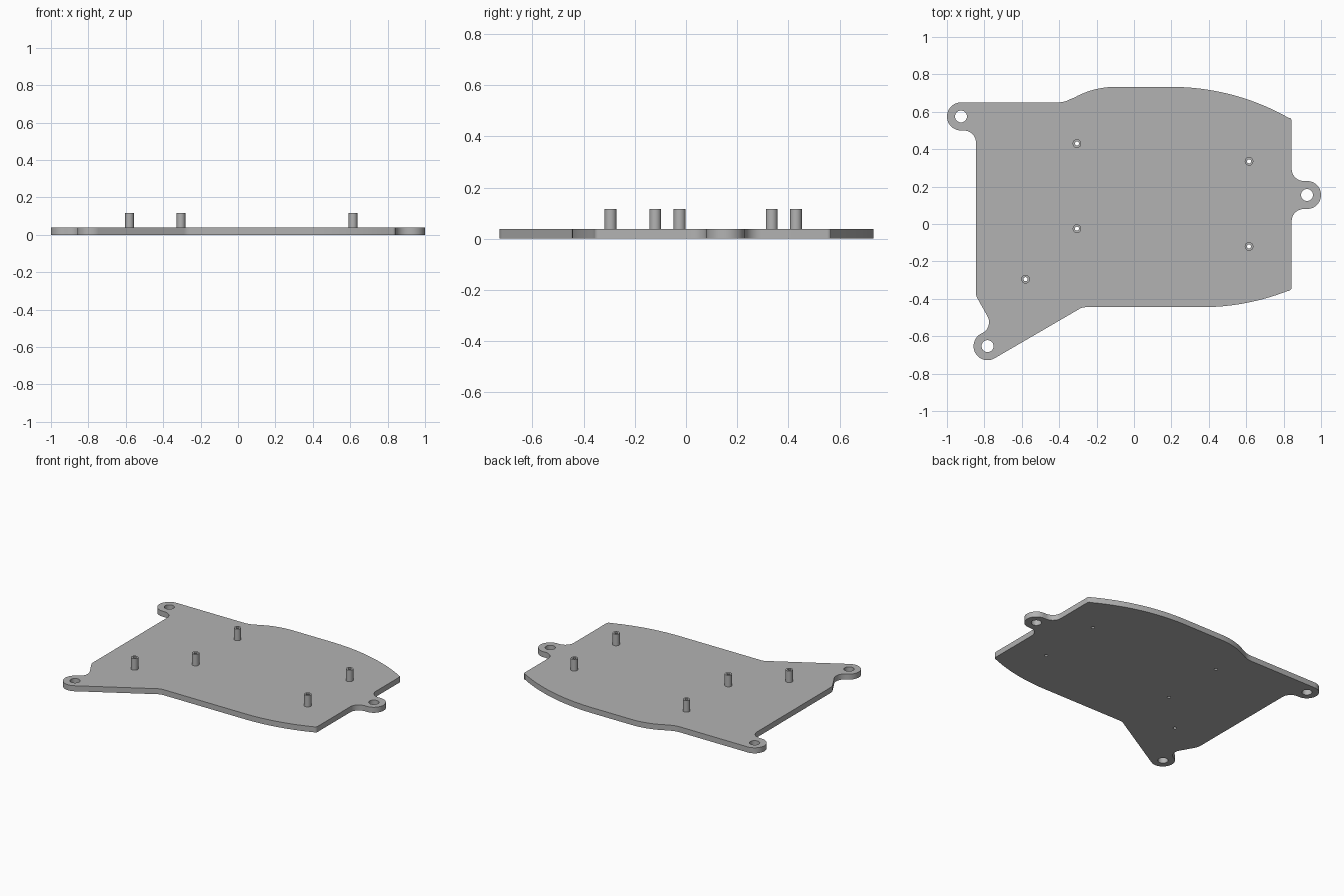
import bpy
from math import radians, cos, sin

cube = bpy.data.objects.get("Cube")
if cube:
    bpy.data.objects.remove(cube)

THICK, POST_TOP = 0.038, 0.117
EAR_R, FILLET_R, BORE_R = 0.075, 0.065, 0.032
POST_R, PIN_R = 0.023, 0.011

grey = bpy.data.materials.new("plain grey")
grey.use_nodes = True
grey.diffuse_color = (0.45, 0.45, 0.45, 1)
grey.node_tree.nodes["Principled BSDF"].inputs["Base Color"].default_value = grey.diffuse_color


def arc(x, y, r, start, end, n=12):
    """Points along an arc, angles in degrees."""
    angles = [radians(start + (end - start) * i / n) for i in range(n + 1)]
    return [(x + r * cos(a), y + r * sin(a)) for a in angles]


def circle(x, y, r, n=32):
    return arc(x, y, r, 0, 360, n)[:-1]


def slab(name, loops, z0, z1):
    """Extrude closed loops into a solid; inner loops become holes."""
    curve = bpy.data.curves.new(name, "CURVE")
    curve.dimensions = "2D"
    curve.fill_mode = "BOTH"
    curve.extrude = (z1 - z0) / 2
    for loop in loops:
        spline = curve.splines.new("POLY")
        spline.points.add(len(loop) - 1)
        for point, (x, y) in zip(spline.points, loop):
            point.co = (x, y, 0, 1)
        spline.use_cyclic_u = True
    curve.materials.append(grey)
    obj = bpy.data.objects.new(name, curve)
    obj.location.z = (z0 + z1) / 2
    bpy.context.collection.objects.link(obj)
    bpy.ops.object.select_all(action="DESELECT")
    obj.select_set(True)
    bpy.context.view_layer.objects.active = obj
    bpy.ops.object.convert(target="MESH")
    bpy.ops.object.mode_set(mode="EDIT")
    bpy.ops.mesh.select_all(action="SELECT")
    bpy.ops.mesh.remove_doubles(threshold=0.0003)
    bpy.ops.mesh.normals_make_consistent(inside=False)
    bpy.ops.object.mode_set(mode="OBJECT")
    bpy.ops.object.shade_smooth_by_angle(angle=radians(30))


ears = [(-0.925, 0.575), (-0.783, -0.653), (0.925, 0.155)]
posts = [(-0.305, 0.43), (-0.305, -0.025), (0.615, 0.335), (0.615, -0.12), (-0.58, -0.295)]

# Plate outline, counter-clockwise from the back right ear
outline = (
    arc(*ears[0], EAR_R, 90, 270, 24)
    + arc(-0.91, 0.435, FILLET_R, 90, 0)
    + arc(-0.785, -0.368, 0.06, 180, 210, 4)
    # Front right ear
    + arc(-0.84, -0.525, FILLET_R, 30, -60)
    + arc(*ears[1], EAR_R, 120, 300, 24)
    + arc(-0.26, -0.505, 0.06, 120, 90, 4)
    # Bowed front edge
    + arc(0.36, 0.825, 1.27, -90, -68.6, 16)
    + arc(0.823, -0.338, 0.02, -68, 0, 5)
    # Left side ear
    + arc(0.908, 0.015, FILLET_R, 180, 90)
    + arc(*ears[2], EAR_R, -90, 90, 24)
    + arc(0.908, 0.295, FILLET_R, 270, 180)
    # Bowed back edge and its step down to the ear
    + arc(0.823, 0.55, 0.02, 0, 60, 5)
    + arc(0.2, -0.537, 1.27, 60.2, 90, 20)
    + arc(-0.1, 0.283, 0.45, 90, 119)
    + arc(-0.41, 0.80, 0.15, -61, -90, 6)
)

bores = [circle(x, y, BORE_R) for x, y in ears]
pins = [circle(x, y, PIN_R, 20) for x, y in posts]
slab("base_plate", [outline] + bores + pins, 0, THICK)

# Hollow standoff posts
for i, (x, y) in enumerate(posts):
    slab(f"standoff_{i + 1}", [circle(x, y, POST_R), circle(x, y, PIN_R, 20)], THICK, POST_TOP)
